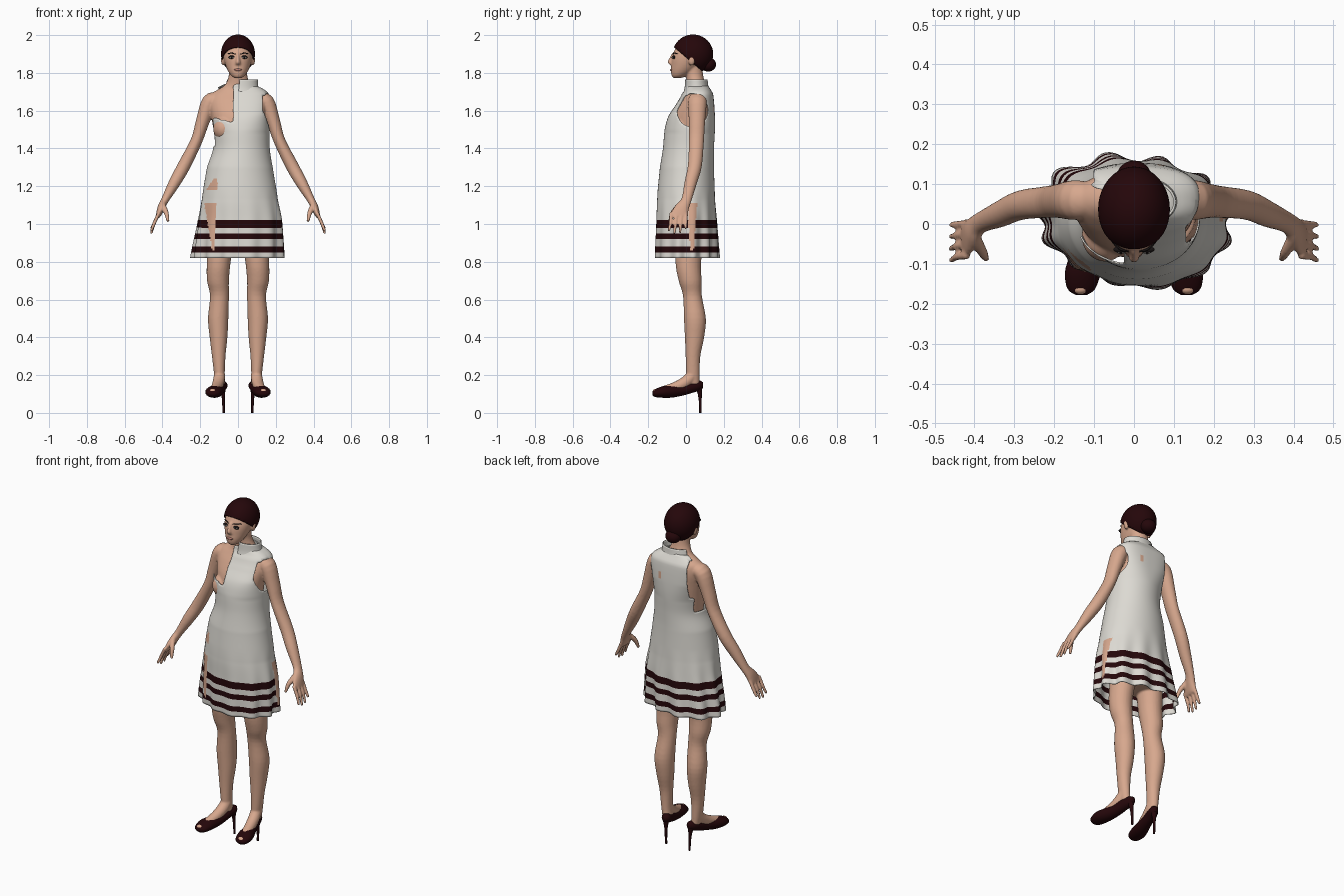
import bpy, bmesh
from math import sin, cos, pi, copysign
from mathutils import Vector, Matrix

if "Cube" in bpy.data.objects:
    bpy.data.objects.remove(bpy.data.objects["Cube"])

X, Y, Z = Vector((1, 0, 0)), Vector((0, 1, 0)), Vector((0, 0, 1))


def material(name, rgb):
    m = bpy.data.materials.new(name)
    m.use_nodes = True
    m.diffuse_color = (*rgb, 1)
    m.node_tree.nodes["Principled BSDF"].inputs["Base Color"].default_value = (*rgb, 1)
    return m


SKIN = material("skin", (0.68, 0.39, 0.27))
CLOTH = material("cream cloth", (0.72, 0.70, 0.65))
MAROON = material("dark maroon", (0.018, 0.002, 0.003))
WHITE = material("eye white", (0.6, 0.55, 0.5))
BLACK = material("lash black", (0.01, 0.007, 0.007))
LIPS = material("lip rose", (0.45, 0.2, 0.16))


def catmull(rows, i, t):
    """Smooth blend between rows i and i + 1."""
    a, b, c, d = (rows[min(max(i + k, 0), len(rows) - 1)] for k in (-1, 0, 1, 2))
    return [q + 0.5 * t * (r - p + t * (2 * p - 5 * q + 4 * r - s + t * (3 * (q - r) + s - p)))
            for p, q, r, s in zip(a, b, c, d)]


def bridge(bm, rings, caps):
    n = len(rings[0])
    for a, b in zip(rings, rings[1:]):
        for k in range(n):
            bm.faces.new((a[k], a[(k + 1) % n], b[(k + 1) % n], b[k]))
    if caps:
        bm.faces.new(rings[0][::-1])
        bm.faces.new(rings[-1])


def loft(bm, rows, side=1, axis=None, ref=Y, n=24, steps=4, caps=True):
    """Elliptical tube through rows of x, y, z, radius, radius."""
    pts = [catmull(rows, i, s / steps) for i in range(len(rows) - 1) for s in range(steps)]
    pts.append(list(rows[-1]))
    rings = []
    for i, p in enumerate(pts):
        c = Vector(p[:3])
        t = axis or (Vector(pts[min(i + 1, len(pts) - 1)][:3]) - Vector(pts[max(i - 1, 0)][:3])).normalized()
        u = ref.cross(t).normalized()
        v = t.cross(u)
        ring = []
        for k in range(n):
            a = 2 * pi * k / n
            q = c + u * p[3] * cos(a) + v * p[4] * sin(a)
            ring.append(bm.verts.new((q.x * side, q.y, q.z)))
        rings.append(ring)
    bridge(bm, rings, caps)


def blob(bm, centre, radii):
    m = Matrix.Translation(centre) @ Matrix.Diagonal((*radii, 1))
    bmesh.ops.create_uvsphere(bm, u_segments=40, v_segments=24, radius=1, matrix=m)


def drop(bm, rule):
    gone = [f for f in bm.faces if rule(f.calc_center_median())]
    bmesh.ops.delete(bm, geom=gone, context='FACES')


def smooth_rims(bm, above, rounds=6):
    """Even out the cut edges that lie above a height."""
    for _ in range(rounds):
        moved = {}
        for v in bm.verts:
            near = [e.other_vert(v).co for e in v.link_edges if e.is_boundary]
            if v.co.z > above and len(near) == 2:
                moved[v] = v.co / 2 + (near[0] + near[1]) / 4
        for v, co in moved.items():
            v.co = co


def finish(bm, name, *mats, thick=0):
    bmesh.ops.recalc_face_normals(bm, faces=bm.faces)
    me = bpy.data.meshes.new(name)
    for f in bm.faces:
        f.smooth = True
    bm.to_mesh(me)
    bm.free()
    for m in mats:
        me.materials.append(m)
    ob = bpy.data.objects.new(name, me)
    bpy.context.collection.objects.link(ob)
    if thick:
        mod = ob.modifiers.new("thickness", 'SOLIDIFY')
        mod.thickness, mod.offset = thick, 0
    return ob


# Body: overlapping volumes fused into one skin
bm = bmesh.new()
torso = [(0, .03, .88, .13, .08), (0, .03, 1.05, .15, .1), (0, .03, 1.2, .13, .09),
         (0, .03, 1.35, .113, .09), (0, .025, 1.48, .127, .11), (0, .032, 1.57, .142, .108),
         (0, .049, 1.64, .154, .09), (0, .06, 1.685, .145, .07), (0, .06, 1.71, .11, .056),
         (0, .055, 1.735, .07, .05), (0, .046, 1.78, .05, .046), (0, .04, 1.83, .048, .046)]
loft(bm, torso, axis=Z, n=40)
head = [(0, -.046, 1.773, .018, .022), (0, -.036, 1.785, .036, .04), (0, -.018, 1.81, .053, .062),
        (0, -.001, 1.84, .066, .077), (0, .011, 1.87, .074, .087), (0, .027, 1.9, .078, .095),
        (0, .036, 1.94, .07, .086), (0, .036, 1.972, .05, .058), (0, .036, 1.985, .02, .03)]
loft(bm, head, axis=Z, n=40)
# nose
loft(bm, [(0, -.062, 1.905, .008, .012), (0, -.076, 1.88, .008, .012),
          (0, -.086, 1.857, .012, .012), (0, -.076, 1.842, .013, .01)], axis=Z)
arm = [(.11, .06, 1.655, .04, .045), (.15, .06, 1.645, .043, .05), (.188, .058, 1.54, .036, .043),
       (.22, .055, 1.44, .031, .04), (.285, .047, 1.31, .034, .037), (.335, .025, 1.22, .031, .033),
       (.385, .003, 1.13, .021, .027), (.405, -.018, 1.09, .02, .036), (.42, -.036, 1.05, .014, .046),
       (.426, -.038, 1.035, .009, .042)]
leg = [(.085, .025, .98, .07, .08), (.102, .012, .8, .063, .068), (.106, .022, .7, .058, .061),
       (.098, .034, .62, .05, .05), (.105, .047, .5, .054, .058), (.103, .045, .4, .047, .051),
       (.102, .037, .3, .036, .039), (.098, .036, .2, .028, .036), (.092, .038, .15, .026, .034)]
foot = [(.097, .035, .2, .03, .03), (.103, .0, .165, .031, .031), (.112, -.05, .138, .029, .029),
        (.127, -.12, .115, .026, .026)]
for s in (1, -1):
    loft(bm, arm, s)
    loft(bm, leg, s, axis=Z)
    loft(bm, foot, s, ref=X)
    blob(bm, (s * .073, -.03, 1.505), (.058, .064, .065))
    for i, tip in enumerate((.975, .952, .948, .962)):
        y = .002 - .027 * i
        loft(bm, [(.418, y, 1.06, .01, .01), (.443, y - .003, 1.005, .0095, .0095),
                  (.46, y - .004 - .003 * i, tip, .007, .007)], s, n=12)
    loft(bm, [(.398, -.035, 1.1, .015, .015), (.38, -.07, 1.06, .013, .013),
              (.37, -.088, 1.012, .008, .008)], s, n=12)
    blob(bm, (s * .078, .03, 1.868), (.012, .018, .03))
body = finish(bm, "body", SKIN)
mod = body.modifiers.new("fuse", 'REMESH')
mod.mode, mod.voxel_size, mod.use_smooth_shade = 'VOXEL', .0055, True
mod = body.modifiers.new("soften", 'SMOOTH')
mod.factor, mod.iterations = .5, 4

# Dress: flared sheet, rows of z, centre x, centre y, half width, half depth
profile = [(.82, .003, -.003, .236, .163), (1.02, .012, 0, .22, .158), (1.13, .01, 0, .2, .152),
           (1.3, .01, .005, .172, .141), (1.4, .018, .013, .148, .133), (1.5, .014, .02, .15, .131),
           (1.57, .008, .03, .154, .121), (1.64, .004, .05, .163, .097), (1.69, 0, .061, .16, .08),
           (1.715, 0, .062, .13, .064), (1.74, 0, .056, .075, .055)]
bm = bmesh.new()
rings, n = [], 160
for row in range(93):
    z = .82 + row * .01
    i = max(k for k in range(len(profile) - 1) if profile[k][0] <= z + 1e-6)
    t = (z - profile[i][0]) / (profile[i + 1][0] - profile[i][0])
    _, cx, cy, rx, ry = catmull(profile, i, min(t, 1))
    wave = max(0, (1.2 - z) / .38) ** 1.3
    power = 1 - .25 * min(max((z - 1.48) / .1, 0), 1)   # squarer at the shoulders
    ring = []
    for k in range(n):
        a = 2 * pi * k / n
        # ruffles, with a dent at the front right and a swell at the back right
        r = 1 + wave * (.12 * max(0, cos(a - 2.3)) ** 4 - .13 * max(0, cos(a + 2.2)) ** 4
                        - (.055 + .02 * sin(a)) * cos(12 * a))
        u, v = (copysign(abs(w) ** power, w) for w in (cos(a), sin(a)))
        ring.append(bm.verts.new((cx + rx * r * u, cy + ry * r * v, z)))
    rings.append(ring)
bridge(bm, rings, False)


def open_part(c):
    left_armhole = c.x > .128 and ((c.y - .035) / .082) ** 2 + ((c.z - 1.6) / .088) ** 2 < 1
    bare_front = c.y < .075 and c.x < -.025 and c.z > 1.53 - .25 * c.x
    bare_shoulder = c.x < -.1 and c.z > 1.5 and c.y > -.01
    side_gap = c.x < -.08 and -.03 < c.y < .085 and c.z > 1.41
    return left_armhole or bare_front or bare_shoulder or side_gap


def dress_slot(c):
    taper = (c.z - .86) / .25
    front_slit = c.y < 0 and 0 < taper < 1 and -.135 - .042 * taper < c.x < -.128 + .016 * taper
    hip_slit = c.x > .1 and 0 < taper < 1 and abs(c.y - .032) < .008 + .018 * taper
    front_tear = c.y < 0 and 1.18 < c.z < 1.24 and -.168 + (c.z - 1.18) * .7 < c.x < -.108
    back_tear = c.y > 0 and 1.59 < c.z < 1.63 and .06 < c.x < .078
    if front_slit or hip_slit or front_tear or back_tear:
        return 2
    return int(any(lo < c.z < hi for lo, hi in ((.85, .88), (.92, .95), (.98, 1.02))))


drop(bm, open_part)
smooth_rims(bm, 1.3)
for f in bm.faces:
    f.material_index = dress_slot(f.calc_center_median())
finish(bm, "dress", CLOTH, MAROON, SKIN, thick=.004)

# Standing collar, open at the bare side
bm = bmesh.new()
loft(bm, [(.015, .057, 1.7, .1, .066), (.017, .056, 1.725, .088, .06), (.02, .055, 1.765, .082, .056)],
     axis=Z, n=48, caps=False)
drop(bm, lambda c: c.x < .005 and c.y < .075)
finish(bm, "collar", CLOTH, thick=.006)

# Hair cap cut along a sloping hairline, and low bun
bm = bmesh.new()
blob(bm, (0, .037, 1.9), (.087, .104, .1))
bmesh.ops.bisect_plane(bm, geom=bm.verts[:] + bm.edges[:] + bm.faces[:], plane_co=(0, 0, 1.883),
                       plane_no=(0, .85, 1), clear_inner=True)
finish(bm, "hair", MAROON, thick=.006)
bm = bmesh.new()
blob(bm, (0, .118, 1.845), (.043, .041, .038))
finish(bm, "hair_bun", MAROON)

# Face details and shoes on both sides
shoe = [(.132, -.178, .104, .014, .01), (.132, -.162, .105, .035, .021), (.128, -.12, .111, .045, .031),
        (.118, -.075, .114, .041, .033), (.103, -.02, .122, .033, .031), (.093, .03, .136, .03, .031),
        (.083, .068, .145, .027, .027), (.08, .09, .148, .012, .014)]
for s, tag in ((1, "left"), (-1, "right")):
    for part, mat, centre, radii in (
            ("lashes", BLACK, (.033, -.064, 1.883), (.019, .008, .009)),
            ("eye", WHITE, (.033, -.067, 1.881), (.014, .0075, .005)),
            ("iris", BLACK, (.033, -.071, 1.881), (.005, .005, .005)),
            ("toes", SKIN, (.134, -.163, .113), (.018, .013, .014))):
        bm = bmesh.new()
        blob(bm, (s * centre[0], *centre[1:]), radii)
        finish(bm, tag + "_" + part, mat)
    bm = bmesh.new()
    loft(bm, [(.014, -.069, 1.899, .002, .002), (.034, -.063, 1.905, .003, .003),
              (.056, -.044, 1.901, .001, .002)], s, ref=Z, n=8)
    finish(bm, tag + "_eyebrow", BLACK)
    bm = bmesh.new()
    loft(bm, shoe, s, axis=Y, ref=Z)
    finish(bm, tag + "_shoe", MAROON)
    bm = bmesh.new()
    loft(bm, [(.082, .068, .145, .022, .02), (.079, .073, .1, .01, .011), (.077, .076, .05, .007, .007),
              (.076, .076, 0, .006, .006)], s, axis=Z, n=12)
    finish(bm, tag + "_heel", MAROON)
bm = bmesh.new()
blob(bm, (0, -.076, 1.816), (.02, .008, .007))
finish(bm, "lips", LIPS)
